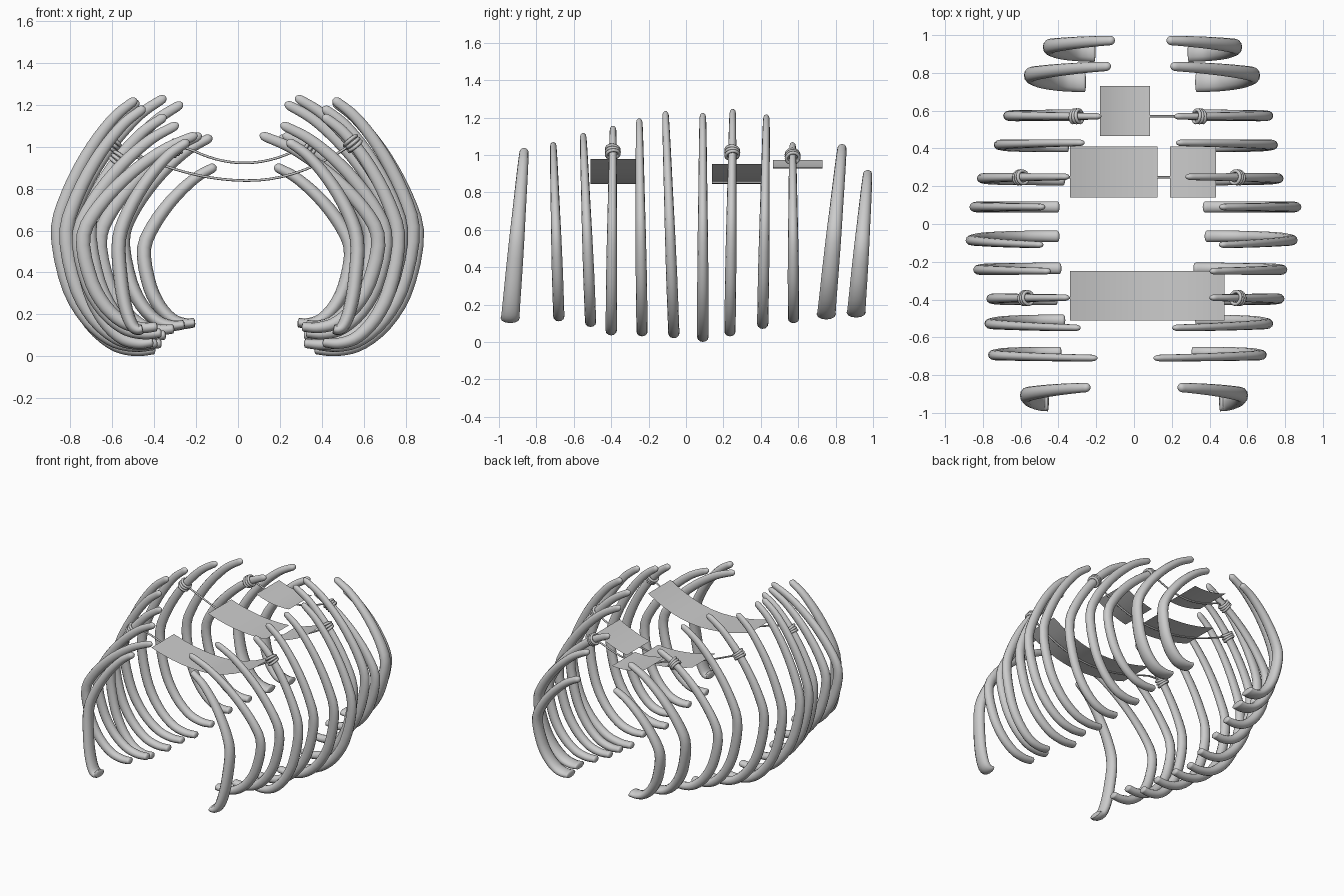
import bpy, bmesh
from math import cos, sin, pi, sqrt
from mathutils import Vector

if "Cube" in bpy.data.objects:
    bpy.data.objects.remove(bpy.data.objects["Cube"])

# rib pairs, front to back: y top, y bottom, z top, z bottom,
# then |x| of widest point, upper tip, lower tip for left and right
RIBS = [
    (-.865, -.94, 1.05, .10, .60, .23, .45, .60, .23, .45),
    (-.71, -.68, 1.08, .11, .77, .19, .38, .70, .10, .30),
    (-.55, -.51, 1.13, .08, .79, .28, .36, .735, .20, .32),
    (-.39, -.40, 1.17, .035, .78, .34, .40, .795, .40, .40),
    (-.25, -.235, 1.21, .03, .85, .44, .38, .81, .40, .31),
    (-.11, -.065, 1.25, .02, .89, .48, .39, .865, .45, .37),
    (.09, .09, 1.24, .0, .87, .47, .39, .885, .45, .36),
    (.25, .235, 1.26, .03, .83, .34, .36, .79, .27, .35),
    (.43, .41, 1.23, .07, .74, .26, .34, .76, .22, .31),
    (.57, .575, 1.08, .10, .69, .17, .30, .735, .21, .31),
    (.835, .75, 1.07, .12, .58, .12, .25, .665, .19, .32),
    (.972, .91, .93, .13, .48, .10, .20, .57, .17, .28),
]
# rib outline fractions: (x towards widest point, height above/below the middle)
UPPER = [(0, 1), (.3, .85), (.62, .59), (.88, .28), (1, 0)]
LOWER = [(.9, .55), (.71, .25), (.46, .06), (.22, .0), (0, .01)]
SIDES, STEPS = 12, 44


def catmull(pts, t):
    n = len(pts) - 1
    i = min(int(t * n), n - 1)
    u = t * n - i
    p1, p2 = pts[i], pts[i + 1]
    p0 = pts[i - 1] if i else 2 * p1 - p2
    p3 = pts[i + 2] if i + 2 <= n else 2 * p2 - p1
    return .5 * (2 * p1 + (p2 - p0) * u + (2 * p0 - 5 * p1 + 4 * p2 - p3) * u * u
                 + (3 * p1 - p0 - 3 * p2 + p3) * u ** 3)


def make_object(name, bm):
    me = bpy.data.meshes.new(name)
    bm.to_mesh(me)
    bm.free()
    for p in me.polygons:
        p.use_smooth = True
    ob = bpy.data.objects.new(name, me)
    bpy.context.collection.objects.link(ob)
    return ob


def rib(name, side, yt, yb, zt, zb, xo, xt, xl):
    zt, zb, xo = zt - .022, zb + .027, xo - .031
    xt, xl = xt + .004, xl + .004
    zm = zb + .46 * (zt - zb)
    pts = [Vector((xt + f * (xo - xt), 0, zm + g * (zt - zm))) for f, g in UPPER]
    pts += [Vector((xl + f * (xo - xl), 0, zb + g * (zm - zb))) for f, g in LOWER]
    for p in pts:
        p.x *= side
        p.y = yb + (yt - yb) * (p.z - zb) / (zt - zb)
    flare = .022 if abs(yt) > .8 else .0
    ts = [(1 - cos(pi * i / STEPS)) / 2 for i in range(STEPS + 1)]
    path = [catmull(pts, t) for t in ts]
    bm = bmesh.new()
    rings = []
    for i, (t, p) in enumerate(zip(ts, path)):
        tan = path[min(i + 1, STEPS)] - path[max(i - 1, 0)]
        nrm = Vector((tan.z, 0, -tan.x)).normalized()
        # rounded ends
        d = min(t / .02, (1 - t) / .012, 1)
        cap = max(.12, sqrt(1 - (1 - d) ** 2))
        a = (.022 + .012 * sin(pi * min(t * 1.0, 1))) * cap
        b = (.017 + .013 * min(1, t * 1.8) + flare * (.3 + .7 * t)) * cap
        rings.append([bm.verts.new(p + nrm * a * cos(2 * pi * k / SIDES)
                      + Vector((0, b * sin(2 * pi * k / SIDES), 0))) for k in range(SIDES)])
    for r, s in zip(rings, rings[1:]):
        for k in range(SIDES):
            bm.faces.new((r[k], r[k - 1], s[k - 1], s[k]))
    bm.faces.new(rings[0])
    bm.faces.new(rings[-1][::-1])
    bmesh.ops.recalc_face_normals(bm, faces=bm.faces)
    make_object(name, bm)
    return path


# ribs
paths = {}
for i, (yt, yb, zt, zb, *x) in enumerate(RIBS):
    paths[i, -1] = rib(f"rib_left_{i + 1}", -1, yt, yb, zt, zb, *x[:3])
    paths[i, 1] = rib(f"rib_right_{i + 1}", 1, yt, yb, zt, zb, *x[3:])


def knot(name, path, x):
    # three rope turns wrapped round a rib
    upper = path[1:STEPS // 2]
    j = min(range(1, len(upper) - 1), key=lambda k: abs(upper[k].x - x))
    c, tan = upper[j], (upper[j + 1] - upper[j - 1]).normalized()
    for k in (-1, 0, 1):
        bpy.ops.mesh.primitive_torus_add(
            major_segments=20, minor_segments=8, major_radius=.034, minor_radius=.009,
            location=c + tan * k * .017,
            rotation=(tan + Vector((0, .12 * k, 0))).to_track_quat('Z', 'Y').to_euler())
        ob = bpy.context.object
        ob.name = f"{name}_{k + 2}"
        bpy.ops.object.shade_smooth()
    return c


def rope(name, pts):
    cu = bpy.data.curves.new(name, 'CURVE')
    cu.dimensions = '3D'
    cu.bevel_depth = .006
    cu.bevel_resolution = 2
    sp = cu.splines.new('POLY')
    sp.points.add(len(pts) - 1)
    for q, p in zip(sp.points, pts):
        q.co = (*p, 1)
    bpy.context.collection.objects.link(bpy.data.objects.new(name, cu))


def cloth(name, x0, x1, y0, y1, sag):
    # thin hide draped over the rope
    bm = bmesh.new()
    n = 10
    rows = []
    for i in range(n + 1):
        x = x0 + (x1 - x0) * i / n
        rows.append([bm.verts.new((x, y, sag(x) + .007)) for y in (y0, y1)])
    for a, b in zip(rows, rows[1:]):
        bm.faces.new((a[0], b[0], b[1], a[1]))
    make_object(name, bm)


def sag_long(x):
    return .838 + (.72 if x > .05 else .44) * (x - .05) ** 2


def sag_short(x):
    return .922 + 1.0 * (x - .03) ** 2


# ropes, knots and hanging hides
LINES = [
    ("front", 3, -.57, .54, sag_long, [(-.34, .48, -.51, -.25)]),
    ("middle", 7, -.60, .55, sag_long, [(-.34, .125, .14, .41), (.19, .435, .14, .41)]),
    ("back", 9, -.31, .34, sag_short, [(-.18, .085, .465, .73)]),
]
for name, i, xl, xr, sag, hides in LINES:
    a = knot(f"{name}_knot_left", paths[i, -1], xl)
    b = knot(f"{name}_knot_right", paths[i, 1], xr)
    n = 20
    pts = [a]
    for k in range(1, n):
        x = a.x + (b.x - a.x) * k / n
        w = max(0, abs(2 * k / n - 1) - .7) / .3
        end = a if k < n / 2 else b
        pts.append(Vector((x, a.y + (b.y - a.y) * k / n, sag(x) + (end.z - sag(end.x)) * w * w)))
    rope(f"{name}_rope", pts + [b])
    for j, h in enumerate(hides):
        cloth(f"{name}_hide_{j + 1}", *h, sag)
